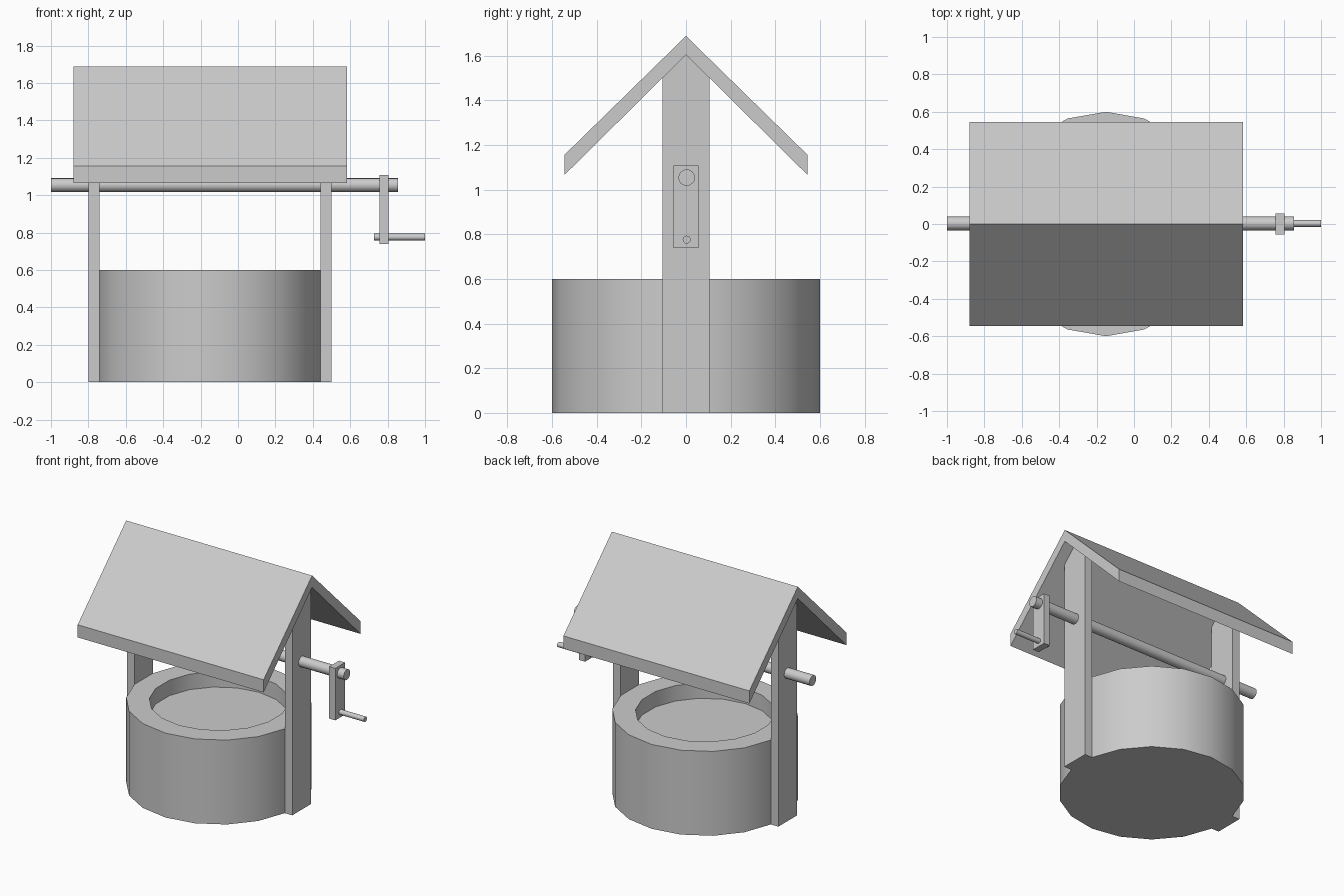
import bpy, bmesh, math

if "Cube" in bpy.data.objects:
    bpy.data.objects.remove(bpy.data.objects["Cube"])

CX = -0.15          # well axis
SIDES = 18
STEP = 2 * math.pi / SIDES


def finish(name, bm, angle=None):
    bmesh.ops.recalc_face_normals(bm, faces=bm.faces)
    mesh = bpy.data.meshes.new(name)
    bm.to_mesh(mesh)
    bm.free()
    obj = bpy.data.objects.new(name, mesh)
    bpy.context.collection.objects.link(obj)
    if angle:
        bpy.ops.object.select_all(action='DESELECT')
        bpy.context.view_layer.objects.active = obj
        obj.select_set(True)
        bpy.ops.object.shade_smooth_by_angle(angle=math.radians(angle))
    return obj


def prism(name, profile, x0, x1, angle=None):
    """Extrude a (y, z) outline along x."""
    bm = bmesh.new()
    face = bm.faces.new([bm.verts.new((x0, y, z)) for y, z in profile])
    ext = bmesh.ops.extrude_face_region(bm, geom=[face])
    verts = [g for g in ext['geom'] if isinstance(g, bmesh.types.BMVert)]
    bmesh.ops.translate(bm, verts=verts, vec=(x1 - x0, 0, 0))
    return finish(name, bm, angle)


def rod(name, x0, x1, y, z, r, n=16):
    circle = [(y + r * math.cos(2 * math.pi * i / n),
               z + r * math.sin(2 * math.pi * i / n)) for i in range(n)]
    return prism(name, circle, x0, x1, 40)


# Well: closed base, thick wall, and the water surface just below the rim
bm = bmesh.new()
rings = []
for r, z in [(0.6, 0), (0.6, 0.6), (0.45, 0.6), (0.45, 0.49)]:
    rings.append([bm.verts.new((CX + r * math.cos((i + 0.5) * STEP),
                                r * math.sin((i + 0.5) * STEP), z))
                  for i in range(SIDES)])
for a, b in zip(rings, rings[1:]):
    for i in range(SIDES):
        j = (i + 1) % SIDES
        bm.faces.new((a[i], a[j], b[j], b[i]))
bm.faces.new(rings[0])
bm.faces.new(rings[-1])
finish("well_wall", bm, 40)

# Posts: as wide as one wall facet, with gabled tops
w = 0.6 * math.sin(STEP / 2)
inner = 0.6 * math.cos(STEP / 2)
post = [(-w, 0), (w, 0), (w, 1.505), (0, 1.605), (-w, 1.505)]
for side, label in ((-1, "left_post"), (1, "right_post")):
    prism(label, post, CX + side * inner, CX + side * 0.65)

# Roof: bent slab with vertical eaves
roof = [(-0.545, 1.065), (-0.545, 1.155), (0, 1.688),
        (0.545, 1.155), (0.545, 1.065), (0, 1.604)]
prism("roof", roof, -0.88, 0.583)

# Winch: axle, crank arm and handle
rod("axle", -1.0, 0.855, 0.003, 1.054, 0.037)
prism("crank_arm", [(-0.055, 0.738), (0.055, 0.738),
                    (0.055, 1.108), (-0.055, 1.108)], 0.756, 0.804)
rod("crank_handle", 0.727, 1.0, 0.003, 0.776, 0.018, 12)
